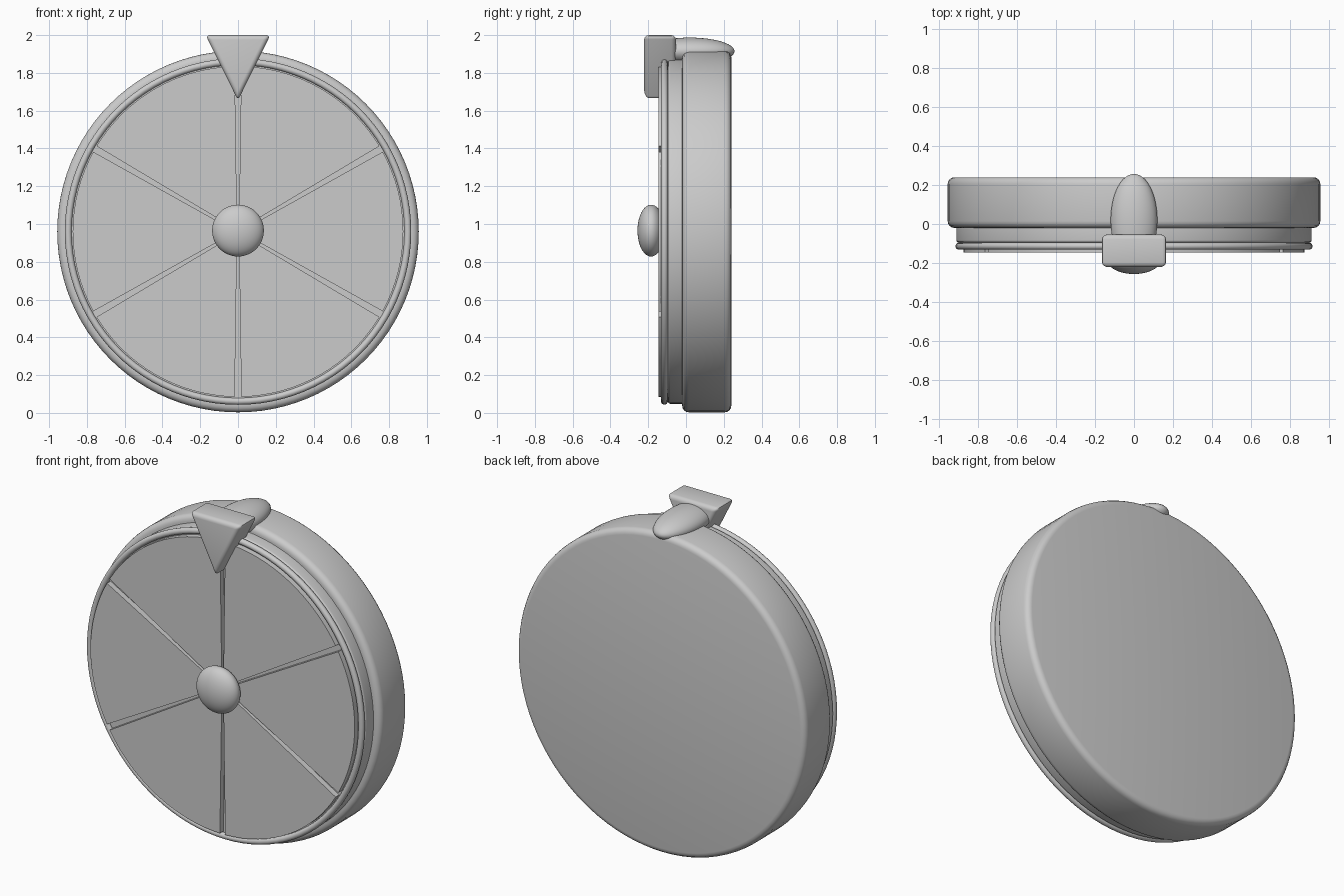
import bpy, bmesh, math

if "Cube" in bpy.data.objects:
    bpy.data.objects.remove(bpy.data.objects["Cube"])

CZ = 0.96  # wheel centre height


def finish(obj, bevel=0.0, segments=4):
    if bevel:
        m = obj.modifiers.new("bevel", 'BEVEL')
        m.width, m.segments = bevel, segments
        m.limit_method, m.angle_limit = 'ANGLE', math.radians(40)
    bpy.ops.object.select_all(action='DESELECT')
    obj.select_set(True)
    bpy.context.view_layer.objects.active = obj
    if bevel:
        bpy.ops.object.modifier_apply(modifier="bevel")
    bpy.ops.object.shade_smooth_by_angle(angle=math.radians(35))
    return obj


def disc(name, radius, y0, y1, bevel):
    bpy.ops.mesh.primitive_cylinder_add(vertices=96, radius=radius, depth=y1 - y0,
                                        location=(0, (y0 + y1) / 2, CZ),
                                        rotation=(math.pi / 2, 0, 0))
    obj = bpy.context.object
    obj.name = name
    return finish(obj, bevel)


def ellipsoid(name, loc, scale):
    bpy.ops.mesh.primitive_uv_sphere_add(segments=48, ring_count=24, radius=1, location=loc)
    obj = bpy.context.object
    obj.name, obj.scale = name, scale
    return finish(obj)


def prism(name, outline, y0, y1, bevel):
    """Extrude an x/z outline from y0 to y1."""
    bm = bmesh.new()
    face = bm.faces.new([bm.verts.new((x, y0, z)) for x, z in outline])
    ext = bmesh.ops.extrude_face_region(bm, geom=[face])["geom"]
    for v in ext:
        if isinstance(v, bmesh.types.BMVert):
            v.co.y = y1
    bmesh.ops.recalc_face_normals(bm, faces=bm.faces)
    mesh = bpy.data.meshes.new(name)
    bm.to_mesh(mesh)
    bm.free()
    obj = bpy.data.objects.new(name, mesh)
    bpy.context.collection.objects.link(obj)
    return finish(obj, bevel)


# Stepped wheel body
disc("wheel_body", 0.957, -0.02, 0.24, 0.035)
disc("wheel_step", 0.912, -0.095, 0.02, 0.012)
disc("wheel_floor", 0.895, -0.112, -0.05, 0)

# Rounded front rim
bpy.ops.mesh.primitive_torus_add(major_segments=96, minor_segments=16,
                                 major_radius=0.899, minor_radius=0.018,
                                 location=(0, -0.114, CZ), rotation=(math.pi / 2, 0, 0))
rim = bpy.context.object
rim.name = "front_rim"
finish(rim)

# Six wedge panels separated by tapering gaps
GAP = 0.02
for i in range(6):
    a0 = math.radians(30 + 60 * i) + GAP
    a1 = math.radians(90 + 60 * i) - GAP
    arc = [a0 + (a1 - a0) * k / 16 for k in range(17)]
    outline = [(0.875 * math.cos(a), CZ + 0.875 * math.sin(a)) for a in arc]
    mid = (a0 + a1) / 2
    outline.append((0.01 * math.cos(mid), CZ + 0.01 * math.sin(mid)))
    prism(f"wedge_panel_{i + 1}", outline, -0.146, -0.10, 0)

# Domed hub
ellipsoid("hub", (0, -0.185, CZ + 0.005), (0.137, 0.072, 0.137))

# Pointer and its mounting arm on top
prism("pointer", [(-0.172, 2.0), (0.172, 2.0), (0, 1.655)], -0.222, -0.053, 0.025)
ellipsoid("pointer_arm", (0, 0.02, 1.915), (0.12, 0.237, 0.072))
